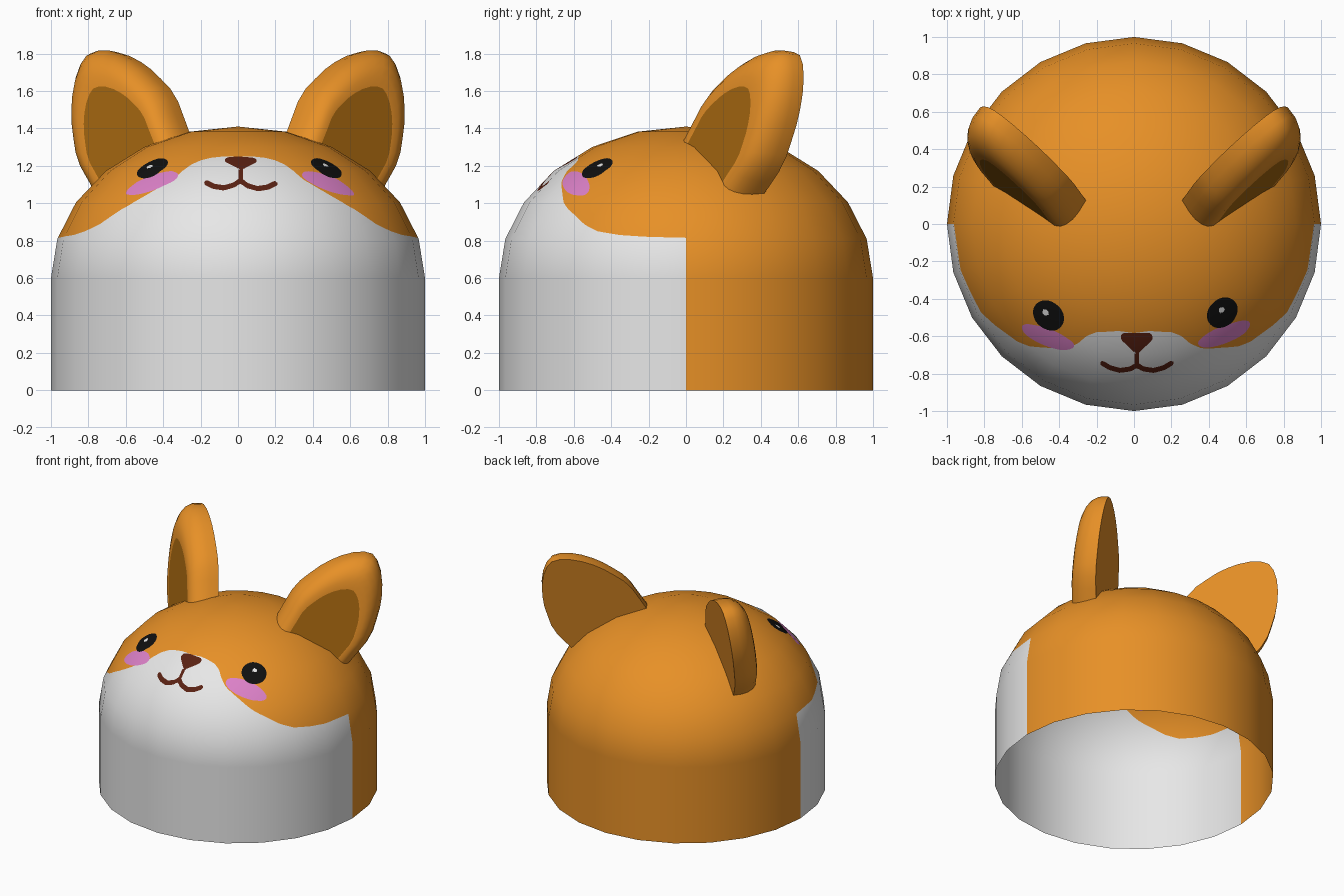
import bpy, bmesh, math
from mathutils import Vector
from mathutils.geometry import intersect_point_line

if "Cube" in bpy.data.objects:
    bpy.data.objects.remove(bpy.data.objects["Cube"])

COLORS = {"orange": (.80, .28, .02), "white": (.80, .80, .80), "pink": (.72, .22, .58),
          "black": (.005, .005, .005), "brown": (.10, .015, .006), "inner_ear_brown": (.38, .135, .005)}
MATS = {}
for name, c in COLORS.items():
    MATS[name] = bpy.data.materials.new(name)
    MATS[name].diffuse_color = (*c, 1)

WALL, RISE, SEG = .6, .81, 24          # wall height, dome height, sides


def finish(bm, name, mats):
    me = bpy.data.meshes.new(name)
    bm.to_mesh(me)
    bm.free()
    for m in mats:
        me.materials.append(MATS[m])
    ob = bpy.data.objects.new(name, me)
    bpy.context.collection.objects.link(ob)
    return ob


# ---- painted shapes as fields: positive inside ----
SNOUT = [(0, 1.25), (8, 1.25), (14, 1.243), (19, 1.23), (23, 1.205), (28, 1.125), (35, 1.06),
         (42, .99), (48, .94), (54, .885), (60, .85), (68, .83), (78, .82), (91, .815)]


def snout(p):
    a = math.degrees(math.atan2(abs(p.x), max(-p.y, 0)))
    for (a0, z0), (a1, z1) in zip(SNOUT, SNOUT[1:]):
        if a <= a1:
            return z0 + (z1 - z0) * (a - a0) / (a1 - a0) - p.z
    return -1


def spots(items, long, short):
    """Ellipses on the surface: list of (centre, long axis)."""
    items = [(Vector(c), Vector(d).normalized()) for c, d in items]

    def f(p):
        best = -1e9
        for c, d in items:
            q = p - c
            k = q.dot(d) ** 2
            best = max(best, 1 - k / long ** 2 - (q.length_squared - k) / short ** 2)
        return best
    return f


def strokes(paths):
    """Round strokes seen from the top: list of (radius, points)."""
    segs = [(r, Vector((*a, 0)), Vector((*b, 0))) for r, pts in paths for a, b in zip(pts, pts[1:])]

    def f(p):
        q = Vector((p.x, p.y, 0))
        best = -1e9
        for r, a, b in segs:
            t = min(1, max(0, intersect_point_line(q, a, b)[1]))
            best = max(best, r - (q - a.lerp(b, t)).length)
        return best
    return f


cheeks = spots([((-.46, -.603, 1.103), (.137, -.06, .06)), ((.482, -.59, 1.105), (-.137, -.06, .06))], .16, .064)
eyes = spots([((-.455, -.487, 1.183), (1, 0, 0)), ((.47, -.472, 1.183), (1, 0, 0))], .09, .09)
glints = spots([((-.47, -.47, 1.187), (1, 0, 0)), ((.464, -.455, 1.193), (1, 0, 0))], .021, .021)
mouth_half = [(0, -.755), (.035, -.775), (.09, -.783), (.145, -.768), (.183, -.745)]
muzzle = strokes([
    (.025, [(-.045, -.607), (.075, -.607), (.015, -.665), (-.045, -.607)]),
    (.011, [(.015, -.67), (.015, -.76)]),
    (.013, [(.015 + x, y) for x, y in mouth_half]),
    (.013, [(.015 - x, y) for x, y in mouth_half])])

# ---- head: open-bottomed wall and dome ----
bm = bmesh.new()
profile = [(1, 0)] + [(math.cos(math.radians(15 * k)), WALL + RISE * math.sin(math.radians(15 * k))) for k in range(6)]
rings = [[bm.verts.new((r * math.cos(2 * math.pi * i / SEG), r * math.sin(2 * math.pi * i / SEG), z))
          for i in range(SEG)] for r, z in profile]
apex = bm.verts.new((0, 0, WALL + RISE))
for i in range(SEG):
    j = (i + 1) % SEG
    for lo, hi in zip(rings, rings[1:]):
        bm.faces.new((lo[i], lo[j], hi[j], hi[i]))
    bm.faces.new((rings[-1][i], rings[-1][j], apex))

# fine grid on the front of the dome, so the paint can be cut into it
front = [f for f in bm.faces if f.calc_center_median().y < 0 and len(f.verts) == 4
         and f.calc_center_median().z > WALL]
bmesh.ops.subdivide_edges(bm, edges=list({e for f in front for e in f.edges}), cuts=15, use_grid_fill=True)


def cut(field):
    """Cut the outline of a field into the front faces."""
    bmesh.ops.triangulate(bm, faces=bm.faces[:])
    val = {v: field(v.co) for v in bm.verts}
    new = []
    for e in bm.edges[:]:
        a, b = e.verts
        if max(a.co.y, b.co.y) < 1e-4 and (val[a] > 0) != (val[b] > 0):
            t = val[a] / (val[a] - val[b])
            new.append(bmesh.utils.edge_split(e, a, min(.97, max(.03, t)))[1])
    bmesh.ops.connect_verts(bm, verts=new)


for field in (snout, cheeks, eyes, glints, muzzle):
    cut(field)
for f in bm.faces:
    f.smooth = True
    p = f.calc_center_median()
    if p.y < -1e-4:
        for field, idx in ((glints, 1), (eyes, 3), (muzzle, 4), (cheeks, 2), (snout, 1)):
            if field(p) > 0:
                f.material_index = idx
                break
head = finish(bm, "head", ["orange", "white", "pink", "black", "brown"])
# smooth normals of the rounded dome on its flat facets
head.data.normals_split_custom_set_from_vertices(
    [Vector((v.co.x, v.co.y, max(0, v.co.z - WALL) / RISE ** 2)).normalized() for v in head.data.vertices])

# ---- ears: pointed arch, flat back, rounded front rim, dark inner face ----
BASE = Vector((.478, .268, 1.205))
U = Vector((.697, .434, -.574)).normalized()
N = U.cross(Vector((.424, .499, .755))).normalized()
V = N.cross(U)
ARCH = [(.32, .10), (.327, .19), (.317, .28), (.29, .365), (.26, .45), (.223, .525), (.175, .60), (.116, .667), (.055, .712)]


def ear_point(u, v, w):
    return BASE + U * u + V * v + N * w


def foot(u, w):
    """Point where the ear sinks just under the dome."""
    v = .3
    while v > -.3:
        p = ear_point(u, v, w)
        if p.x ** 2 + p.y ** 2 + ((p.z - WALL) / RISE) ** 2 < .93:
            break
        v -= .005
    return p


bm = bmesh.new()
loops = []
for w, s in ((0, 1), (.07, .995), (.12, .96), (.16, .90), (.187, .82), (.2, .73), (.2, .64)):
    side = [(u * s, v * s) for u, v in ARCH]
    pts = [foot(.308 * s, w)] + [ear_point(u, v, w) for u, v in side] + [ear_point(0, .73 * s, w)]
    pts += [ear_point(-u, v, w) for u, v in reversed(side)] + [foot(-.308 * s, w)]
    loops.append([bm.verts.new(p) for p in pts])
for a, b in zip(loops, loops[1:]):
    for i in range(len(a) - 1):
        bm.faces.new((a[i], a[i + 1], b[i + 1], b[i]))
bm.faces.new(loops[0][::-1])
bm.faces.new(loops[-1]).material_index = 1
bmesh.ops.recalc_face_normals(bm, faces=bm.faces[:])
ears = finish(bm, "ears", ["orange", "inner_ear_brown"])
ears.modifiers.new("mirror", "MIRROR").use_axis = (True, False, False)
bpy.context.view_layer.objects.active = ears
ears.select_set(True)
bpy.ops.object.shade_smooth_by_angle(angle=math.radians(40))

for m in bpy.data.materials:
    if m.users and not m.is_grease_pencil:
        m.use_nodes = True
        m.node_tree.nodes["Principled BSDF"].inputs["Base Color"].default_value = m.diffuse_color
